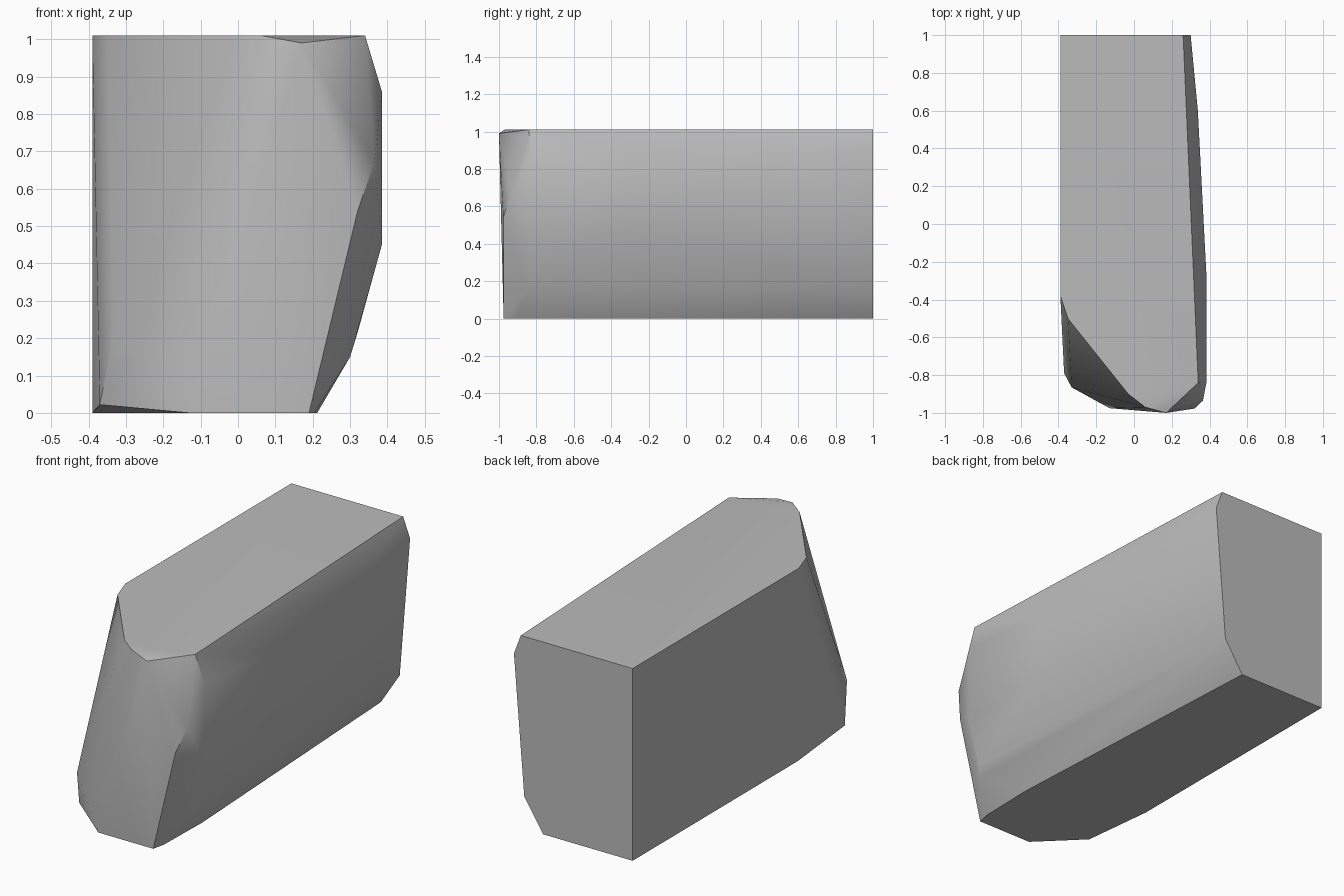
import bpy, bmesh, math

cube = bpy.data.objects.get("Cube")
if cube:
    bpy.data.objects.remove(cube, do_unlink=True)

# Corner points of the faceted block, grouped by region
back_profile = [(-.39, 0), (.13, 0), (.24, .17), (.30, .905), (.26, 1.01), (-.39, 1.01)]
top_outline = [(-.39, -.38), (-.35, -.5), (-.03, -.9), (.06, -.97), (.34, -.84)]
base_outline = [(-.39, -.37), (-.13, -.975), (.19, -.975), (.205, -.91), (.212, -.6)]
nose = [(-.37, -.79, .022), (-.33, -.865, .22), (.17, -1, .99),
        (.19, -.955, .085), (.32, -.977, .54), (.365, -.935, .67)]
flank = [(.385, -.83, .86), (.385, -.83, .45), (.385, -.3, .82), (.383, -.3, .47),
         (.32, -.83, .215), (.30, -.85, .15), (.338, .6, .88)]

points = [(x, 1, z) for x, z in back_profile]
points += [(x, y, 1.01) for x, y in top_outline]
points += [(x, y, 0) for x, y in base_outline]
points += nose + flank

# Wrap the points in one convex shell and merge the flat areas
bm = bmesh.new()
for p in points:
    bm.verts.new(p)
hull = bmesh.ops.convex_hull(bm, input=bm.verts[:])
loose = [v for v in bm.verts if not v.link_faces]
bmesh.ops.delete(bm, geom=loose, context='VERTS')
bmesh.ops.dissolve_limit(bm, angle_limit=math.radians(0.5),
                         verts=bm.verts[:], edges=bm.edges[:])
bmesh.ops.recalc_face_normals(bm, faces=bm.faces[:])
mesh = bpy.data.meshes.new("faceted_block")
bm.to_mesh(mesh)
bm.free()

block = bpy.data.objects.new("faceted_block", mesh)
bpy.context.collection.objects.link(block)

# Single plain grey
grey = bpy.data.materials.new("plain_grey")
grey.use_nodes = True
colour = (.5, .5, .5, 1)
grey.diffuse_color = colour
grey.node_tree.nodes["Principled BSDF"].inputs["Base Color"].default_value = colour
mesh.materials.append(grey)

# Soft shading across shallow facets, crisp at the strong edges
bpy.ops.object.select_all(action='DESELECT')
block.select_set(True)
bpy.context.view_layer.objects.active = block
bpy.ops.object.shade_smooth_by_angle(angle=math.radians(30))
